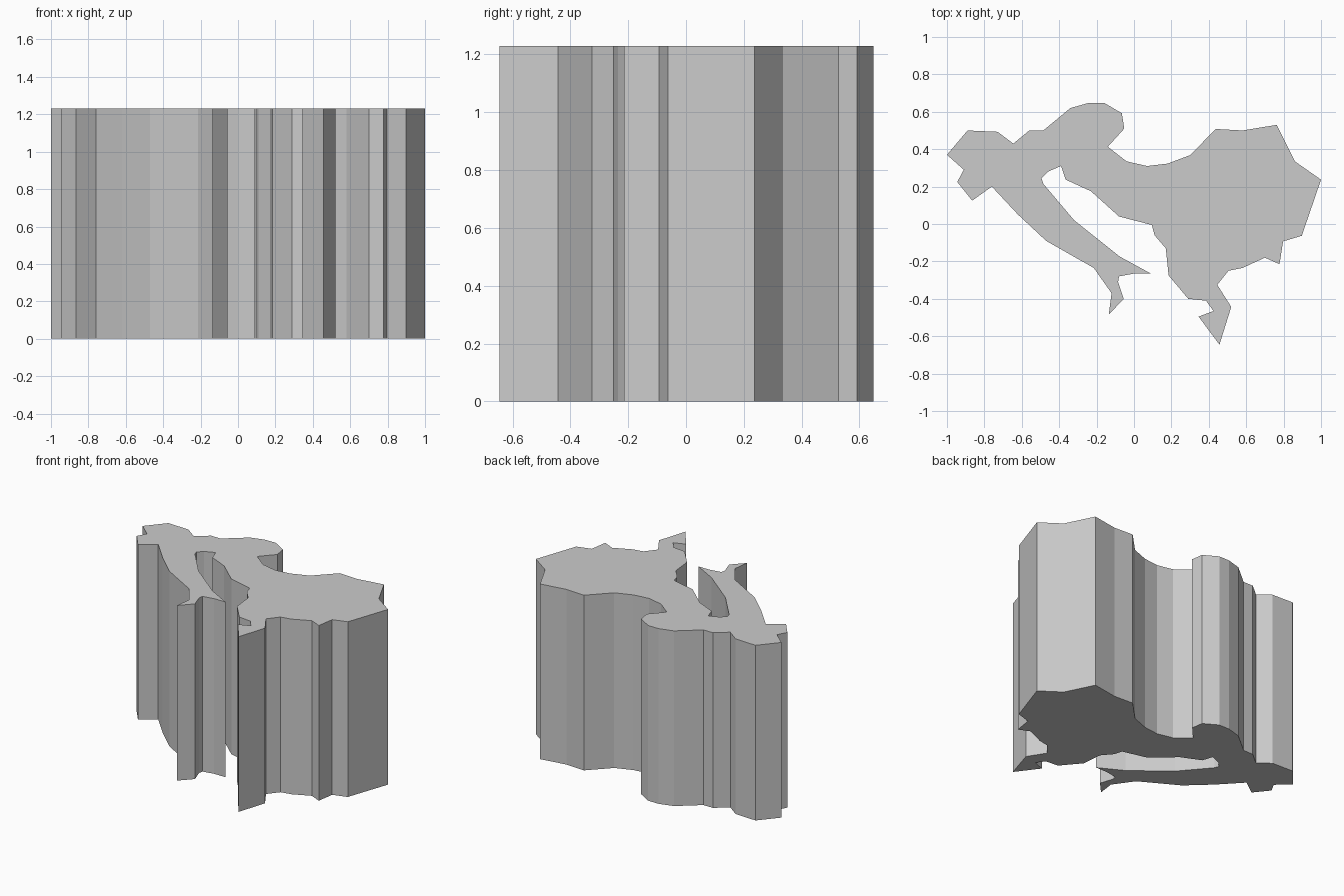
import bpy, bmesh

HEIGHT = 1.23

# Outline seen from above, clockwise from the left tip
OUTLINE = [
    # back edge
    (-1, .37), (-.89, .5), (-.73, .493), (-.645, .43), (-.56, .5), (-.485, .5),
    (-.34, .62), (-.24, .648), (-.16, .648), (-.065, .592), (-.052, .51),
    (-.14, .413), (-.04, .335), (.07, .31), (.18, .323), (.3, .368),
    (.437, .508), (.58, .5), (.763, .53), (.86, .335),
    # right side and lower spur
    (1, .237), (.897, -.063), (.797, -.093), (.778, -.215), (.7, -.18),
    (.58, -.235), (.505, -.25), (.445, -.325), (.52, -.443), (.457, -.645),
    (.345, -.495), (.425, -.465), (.385, -.41), (.29, -.4), (.185, -.275),
    # inner slot
    (.17, -.13), (.11, -.06), (.095, -.005), (-.08, .04), (-.23, .175),
    (-.365, .237), (-.39, .31), (-.46, .28), (-.495, .245), (-.485, .215),
    (-.32, .02), (-.075, -.175),
    # arm tip and left side
    (.09, -.265), (0, -.265), (-.08, -.28), (-.085, -.31), (-.055, -.4),
    (-.135, -.485), (-.12, -.37), (-.215, -.235), (-.47, -.09), (-.62, .05),
    (-.76, .2), (-.865, .125), (-.945, .225), (-.91, .29),
]

# Raise the flat outline into a prism
bm = bmesh.new()
base = bm.faces.new([bm.verts.new((x, y, 0)) for x, y in OUTLINE])
top = bmesh.ops.extrude_face_region(bm, geom=[base], use_keep_orig=True)["geom"]
bmesh.ops.translate(bm, vec=(0, 0, HEIGHT),
                    verts=[v for v in top if isinstance(v, bmesh.types.BMVert)])
bmesh.ops.recalc_face_normals(bm, faces=bm.faces)

mesh = bpy.data.meshes.new("extruded_outline")
bm.to_mesh(mesh)
bm.free()
block = bpy.data.objects.new("extruded_outline", mesh)
bpy.context.collection.objects.link(block)
